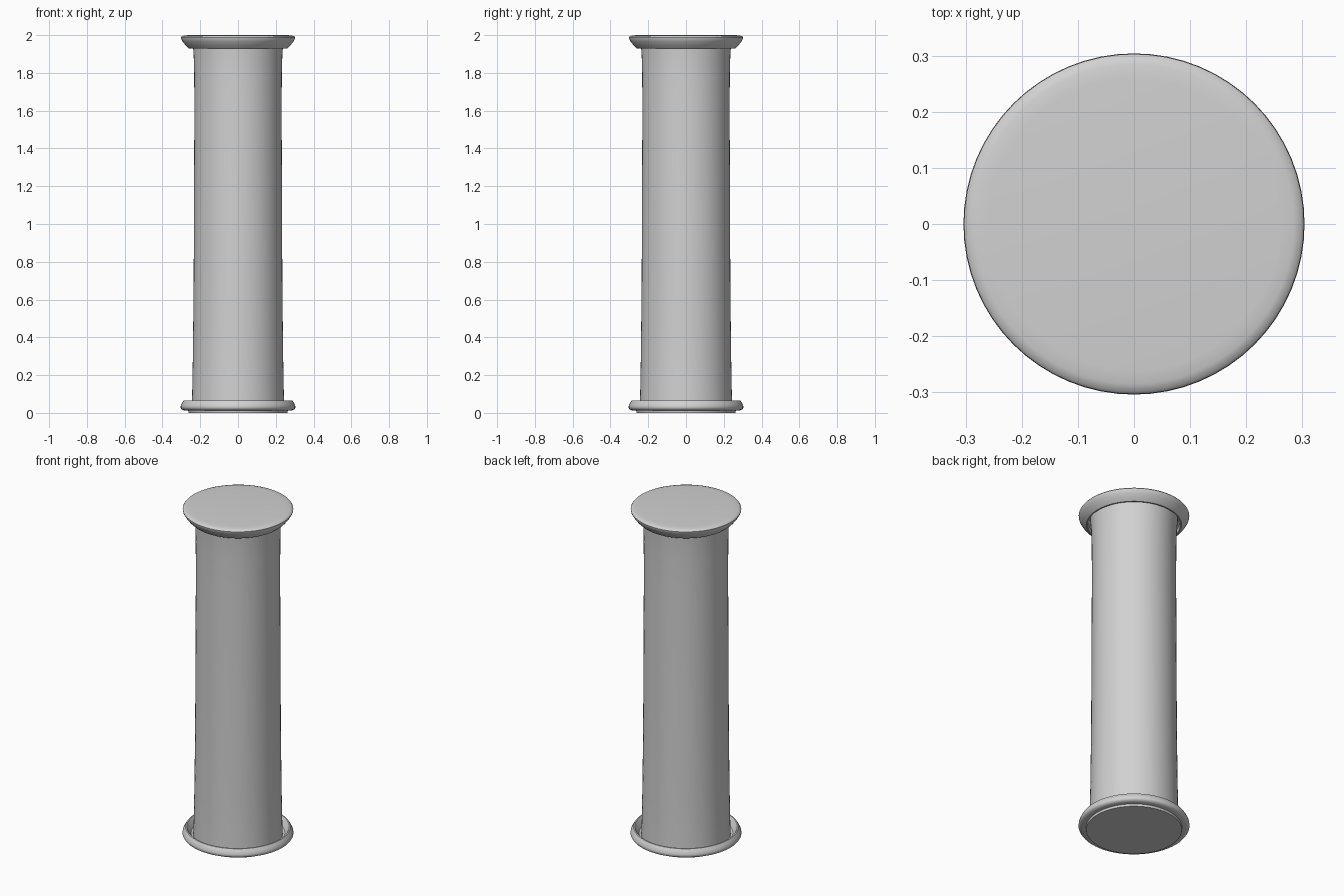
import bpy
import bmesh
from math import radians, tau
from mathutils import Matrix

cube = bpy.data.objects.get("Cube")
if cube:
    bpy.data.objects.remove(cube, do_unlink=True)

GREY = (0.64, 0.64, 0.64, 1.0)
stone = bpy.data.materials.new("light_grey")
stone.use_nodes = True
stone.diffuse_color = GREY
stone.node_tree.nodes["Principled BSDF"].inputs["Base Color"].default_value = GREY


def lathe(name, profile, segments=64):
    """Turn a (radius, height) profile around the z axis into a smooth part."""
    bm = bmesh.new()
    verts = [bm.verts.new((r, 0, z)) for r, z in profile]
    edges = [bm.edges.new(pair) for pair in zip(verts, verts[1:])]
    bmesh.ops.spin(bm, geom=verts + edges, cent=(0, 0, 0), axis=(0, 0, 1),
                   angle=tau, steps=segments, use_merge=True)
    bmesh.ops.remove_doubles(bm, verts=bm.verts, dist=0.0001)
    bmesh.ops.recalc_face_normals(bm, faces=bm.faces)
    mesh = bpy.data.meshes.new(name)
    bm.to_mesh(mesh)
    bm.free()
    mesh.materials.append(stone)
    part = bpy.data.objects.new(name, mesh)
    bpy.context.collection.objects.link(part)
    bpy.ops.object.select_all(action="DESELECT")
    part.select_set(True)
    bpy.context.view_layer.objects.active = part
    bpy.ops.object.shade_smooth_by_angle(angle=radians(40))
    return part


# Slender shaft, tapering upward with a slight flare under the cap
lathe("shaft", [(0, 0.01), (0.246, 0.01), (0.243, 0.08), (0.239, 0.3),
                (0.235, 0.65), (0.233, 1.1), (0.231, 1.6), (0.232, 1.8),
                (0.235, 1.9), (0.24, 1.96), (0, 1.96)])

# Dished base with a rounded rim around the foot of the shaft
lathe("base", [(0, 0), (0.262, 0), (0.264, 0.013), (0.285, 0.013),
               (0.298, 0.018), (0.304, 0.027), (0.303, 0.038),
               (0.296, 0.053), (0.288, 0.065), (0.281, 0.066),
               (0.268, 0.045), (0.257, 0.027), (0.24, 0.022), (0, 0.022)])

# Flaring cap, hollowed beneath, with a softly rounded top edge
lathe("cap", [(0, 1.965), (0.24, 1.965), (0.252, 1.955), (0.254, 1.93),
              (0.261, 1.93), (0.277, 1.945), (0.292, 1.964),
              (0.302, 1.981), (0.303, 1.988), (0.298, 1.994),
              (0.285, 1.998), (0.26, 2.0), (0, 2.0)])
